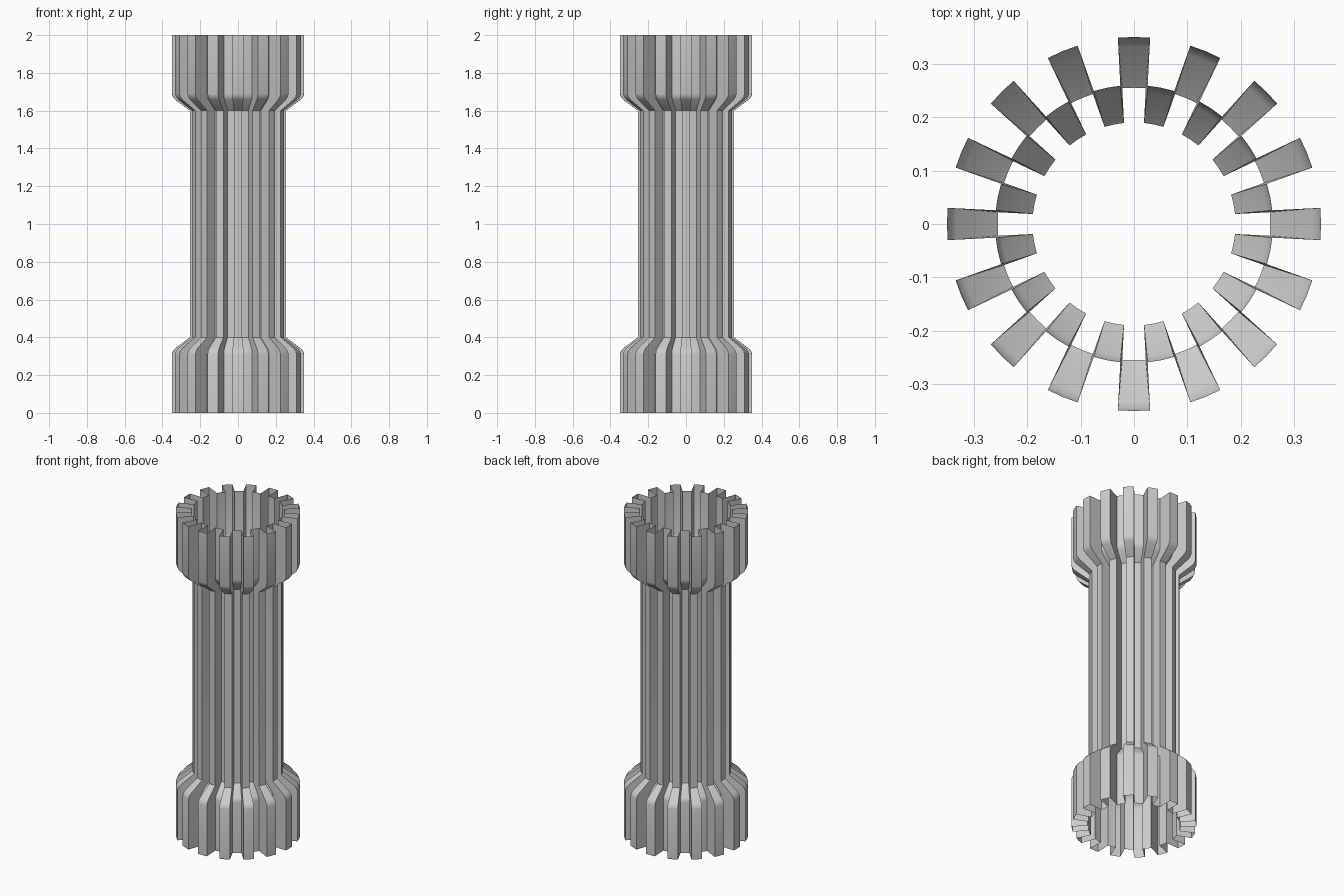
import bpy, bmesh
from math import cos, sin, radians

if "Cube" in bpy.data.objects:
    bpy.data.objects.remove(bpy.data.objects["Cube"])

FLUTES = 16
# Half profile: height, ridge radius, groove radius
half = [(0.0, 0.35, 0.26), (0.31, 0.35, 0.26), (0.326, 0.345, 0.257),
        (0.341, 0.333, 0.248), (0.40, 0.255, 0.19)]
profile = half + [(2 - z, a, b) for z, a, b in reversed(half)]


def fluted_ring(bm, z, ridge, groove):
    """One cross-section: alternating ridges and grooves, three points each."""
    ring = []
    step = 360 / FLUTES
    for i in range(FLUTES):
        for r, offset, spread in ((ridge, 0, 4.95), (groove, step / 2, 5.6)):
            for d in (-spread, 0, spread):
                a = radians(i * step + offset + d)
                ring.append(bm.verts.new((r * cos(a), r * sin(a), z)))
    return ring


# Open fluted column shell with flared ends
bm = bmesh.new()
rings = [fluted_ring(bm, *p) for p in profile]
for low, high in zip(rings, rings[1:]):
    n = len(low)
    for i in range(n):
        j = (i + 1) % n
        bm.faces.new((low[i], low[j], high[j], high[i]))
mesh = bpy.data.meshes.new("fluted_column")
bm.to_mesh(mesh)
bm.free()
column = bpy.data.objects.new("fluted_column", mesh)
bpy.context.collection.objects.link(column)

# Soft ridge faces, crisp flute edges
bpy.context.view_layer.objects.active = column
column.select_set(True)
bpy.ops.object.shade_smooth_by_angle(angle=radians(30))
